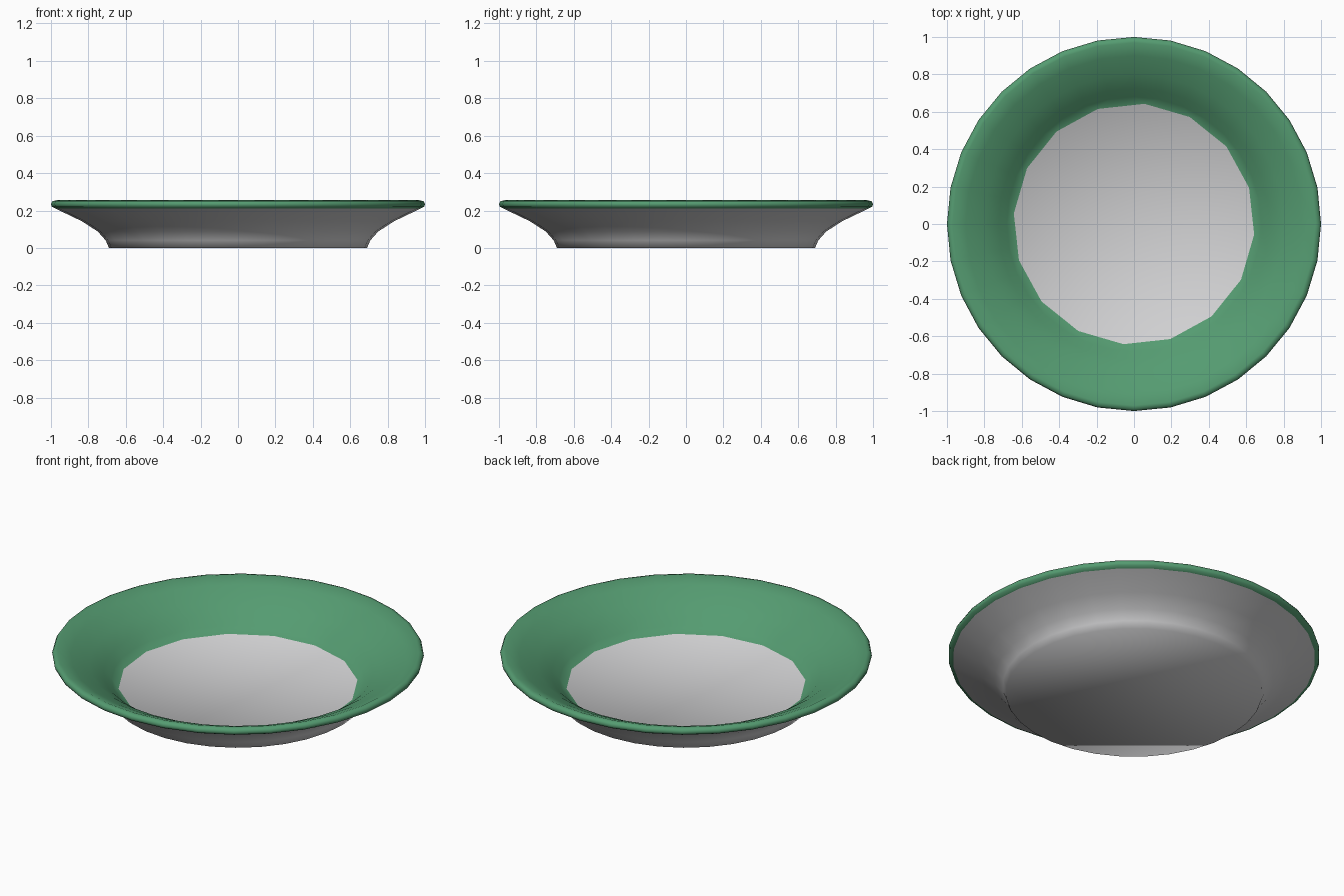
import bpy, bmesh, math

if "Cube" in bpy.data.objects:
    bpy.data.objects.remove(bpy.data.objects["Cube"])

SIDES = 32


def material(name, rgb):
    m = bpy.data.materials.new(name)
    m.diffuse_color = (*rgb, 1.0)
    m.use_nodes = True
    m.node_tree.nodes["Principled BSDF"].inputs["Base Color"].default_value = m.diffuse_color
    return m


def ring(bm, radius, z, sides, turn=0.0):
    return [bm.verts.new((radius * math.cos(2 * math.pi * i / sides + turn),
                          radius * math.sin(2 * math.pi * i / sides + turn), z))
            for i in range(sides)]


# profile from the foot, up the outside, over the lip, down the inside
profile = [(0.69, 0.0), (0.707, 0.04), (0.75, 0.088), (0.835, 0.143), (0.975, 0.21),
           (0.995, 0.22), (1.0, 0.235), (0.992, 0.25), (0.97, 0.255),
           (0.90, 0.227), (0.80, 0.179), (0.725, 0.128), (0.68, 0.085)]
FIRST_GREEN = 4

bm = bmesh.new()
rings = [ring(bm, r, z, SIDES) for r, z in profile]

# underside
bm.faces.new(list(reversed(rings[0]))).material_index = 0

# outer wall, lip and inner wall
for k, (a, b) in enumerate(zip(rings, rings[1:])):
    for i in range(SIDES):
        j = (i + 1) % SIDES
        f = bm.faces.new((a[i], a[j], b[j], b[i]))
        f.material_index = 1 if k >= FIRST_GREEN else 0

# the floor has half as many sides and is turned slightly
wall = rings[-1]
n = SIDES // 2
floor = ring(bm, 0.645, 0.055, n, math.radians(-5))
for i in range(n):
    s, t = floor[i], floor[(i + 1) % n]
    tri = bm.faces.new((wall[2 * i - 1], wall[2 * i], s))
    quad = bm.faces.new((wall[2 * i], wall[2 * i + 1], t, s))
    tri.material_index = quad.material_index = 1

# well floor
centre = bm.verts.new((0, 0, 0.05))
for i in range(n):
    bm.faces.new((floor[i], floor[(i + 1) % n], centre)).material_index = 0

bmesh.ops.recalc_face_normals(bm, faces=bm.faces)
for f in bm.faces:
    f.smooth = True

mesh = bpy.data.meshes.new("plate")
bm.to_mesh(mesh)
bm.free()
mesh.materials.append(material("light grey glaze", (0.64, 0.64, 0.65)))
mesh.materials.append(material("green glaze", (0.09, 0.33, 0.165)))
plate = bpy.data.objects.new("plate", mesh)
bpy.context.collection.objects.link(plate)
